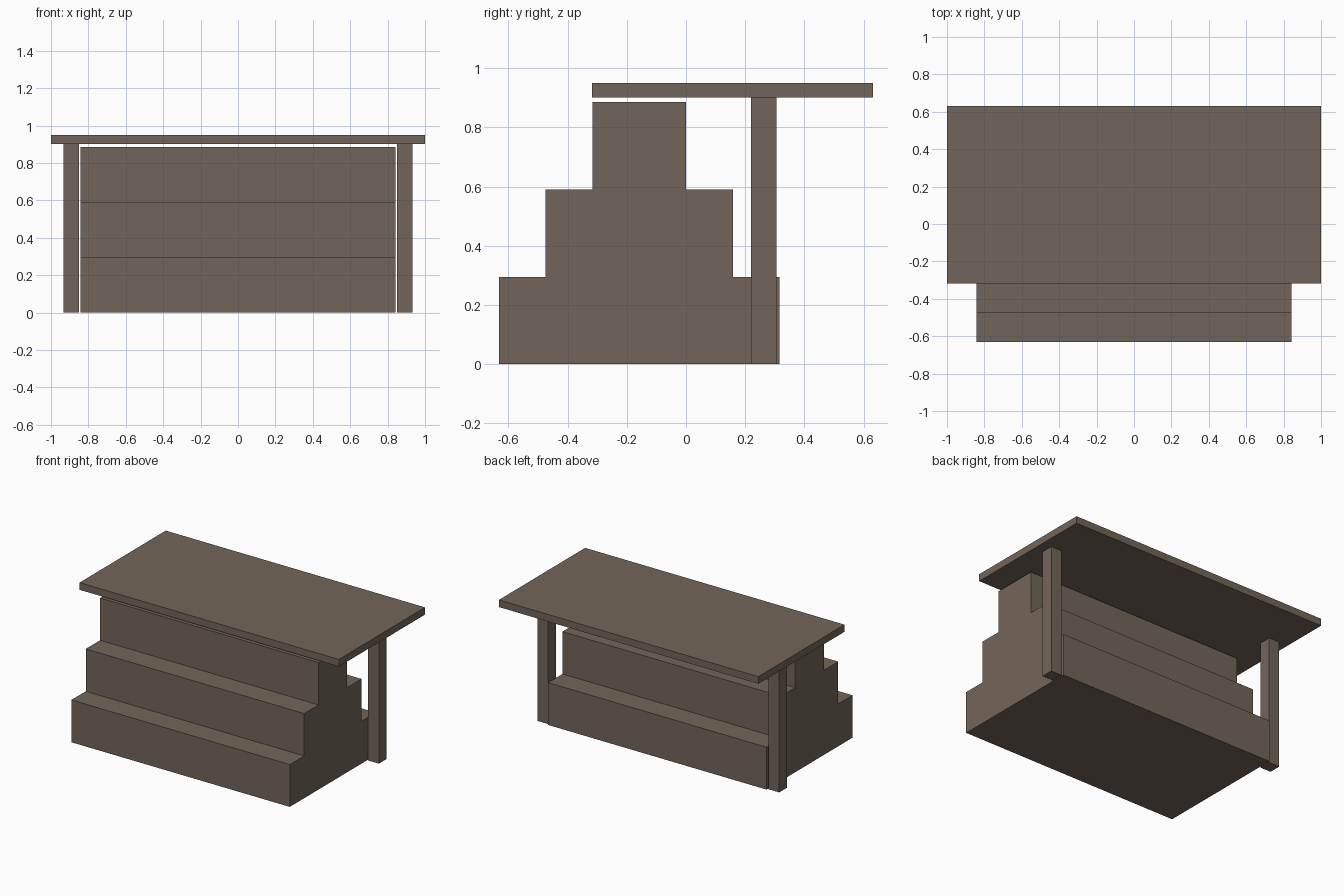
import bpy
import bmesh

cube = bpy.data.objects.get("Cube")
if cube:
    bpy.data.objects.remove(cube, do_unlink=True)

# Single brown wood colour
wood = bpy.data.materials.new("brown_wood")
wood.use_nodes = True
colour = (0.171, 0.130, 0.100, 1.0)
wood.diffuse_color = colour
wood.node_tree.nodes["Principled BSDF"].inputs["Base Color"].default_value = colour


def extrude_profile(name, profile, x0, x1):
    """Extrude a (y, z) outline along x into a flat-shaded solid."""
    bm = bmesh.new()
    face = bm.faces.new([bm.verts.new((x0, y, z)) for y, z in profile])
    result = bmesh.ops.extrude_face_region(bm, geom=[face])
    moved = [v for v in result["geom"] if isinstance(v, bmesh.types.BMVert)]
    bmesh.ops.translate(bm, verts=moved, vec=(x1 - x0, 0, 0))
    bmesh.ops.recalc_face_normals(bm, faces=bm.faces)
    mesh = bpy.data.meshes.new(name)
    bm.to_mesh(mesh)
    bm.free()
    mesh.materials.append(wood)
    obj = bpy.data.objects.new(name, mesh)
    bpy.context.collection.objects.link(obj)
    return obj


def box(name, x0, x1, y0, y1, z0, z1):
    return extrude_profile(name, [(y0, z0), (y1, z0), (y1, z1), (y0, z1)], x0, x1)


# Double-sided stepped block: three tiers rising from front and back
centre, rise, tread = -0.158, 0.295, 0.158
front, back = [], []
for tier in range(3):
    half = tread * (3 - tier)
    for z in (tier * rise, (tier + 1) * rise):
        front.append((centre - half, z))
        back.append((centre + half, z))
extrude_profile("stepped_block", front + back[::-1], -0.842, 0.842)

# Posts standing beside the block near the back
for side, sign in (("left", 1), ("right", -1)):
    x0, x1 = sorted((sign * 0.85, sign * 0.932))
    box(side + "_post", x0, x1, 0.22, 0.305, 0, 0.9)

# Flat top board
box("top_board", -1, 1, -0.317, 0.632, 0.9, 0.95)
